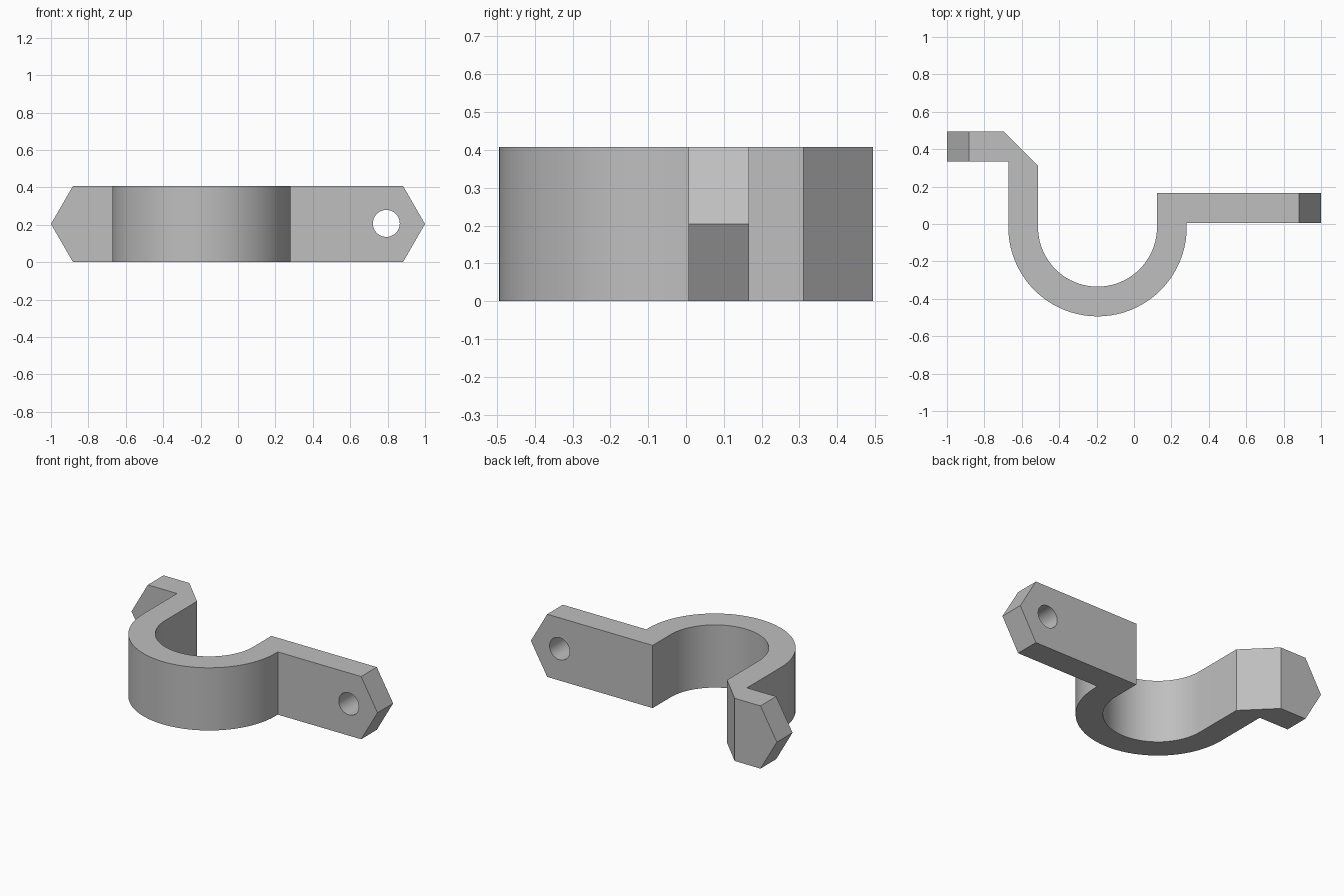
import bpy, bmesh, math
from mathutils import Vector

cube = bpy.data.objects.get("Cube")
if cube:
    bpy.data.objects.remove(cube, do_unlink=True)

HEIGHT = 0.408
CX, CY = -0.195, -0.017          # centre of the curved saddle
R_OUT, R_IN = 0.477, 0.318
POINT = 0.118                    # length of the pointed tab ends
SEGMENTS = 40

metal = bpy.data.materials.new("grey metal")
metal.use_nodes = True
colour = (0.52, 0.52, 0.52, 1)
metal.diffuse_color = colour
metal.node_tree.nodes["Principled BSDF"].inputs["Base Color"].default_value = colour


def arc(radius):
    """Half circle from the right-hand side, round the front, to the left."""
    return [(CX + radius * math.cos(math.pi * (1 + i / SEGMENTS)),
             CY + radius * math.sin(math.pi * (1 + i / SEGMENTS)))
            for i in range(SEGMENTS + 1)]


# Strap outline: outer side, long tab, inner side, short chamfered tab
left, right = CX - R_OUT, CX + R_OUT
outline = [(-1, 0.333), (left, 0.333)] + arc(R_OUT)
outline += [(right, 0.006), (1, 0.006), (1, 0.167), (CX + R_IN, 0.167)]
outline += arc(R_IN)[::-1]
outline += [(CX - R_IN, 0.311), (-0.696, 0.494), (-1, 0.494)]

bm = bmesh.new()
base = bm.faces.new([bm.verts.new((x, y, 0)) for x, y in outline])
top = bmesh.ops.extrude_face_region(bm, geom=[base])["geom"]
bmesh.ops.translate(bm, vec=(0, 0, HEIGHT),
                    verts=[g for g in top if isinstance(g, bmesh.types.BMVert)])

# Slice both tab ends to a point at mid height
for side in (-1, 1):
    for up in (-1, 1):
        cut = bmesh.ops.bisect_plane(
            bm, geom=bm.verts[:] + bm.edges[:] + bm.faces[:],
            plane_co=(side, 0, HEIGHT / 2),
            plane_no=Vector((side * HEIGHT / 2, 0, up * POINT)).normalized(),
            dist=1e-5, clear_outer=True)
        rim = [e for e in bm.edges if e.is_boundary]
        bmesh.ops.holes_fill(bm, edges=rim, sides=0)
bmesh.ops.recalc_face_normals(bm, faces=bm.faces[:])

mesh = bpy.data.meshes.new("strap_clamp")
bm.to_mesh(mesh)
bm.free()
strap = bpy.data.objects.new("strap_clamp", mesh)
bpy.context.collection.objects.link(strap)
mesh.materials.append(metal)

# Bolt hole through the long tab
bpy.ops.mesh.primitive_cylinder_add(vertices=40, radius=0.072, depth=0.5,
                                    location=(0.793, 0.087, 0.207),
                                    rotation=(math.pi / 2, 0, 0))
cutter = bpy.context.object
cutter.name = "bolt_hole_cutter"
cutter.hide_render = True
cutter.data.materials.append(metal)

bpy.ops.object.select_all(action='DESELECT')
strap.select_set(True)
bpy.context.view_layer.objects.active = strap
hole = strap.modifiers.new("bolt_hole", 'BOOLEAN')
hole.operation = 'DIFFERENCE'
hole.solver = 'EXACT'
hole.object = cutter
bpy.ops.object.modifier_apply(modifier=hole.name)
bpy.data.objects.remove(cutter, do_unlink=True)

bpy.ops.object.shade_smooth_by_angle(angle=math.radians(30))
